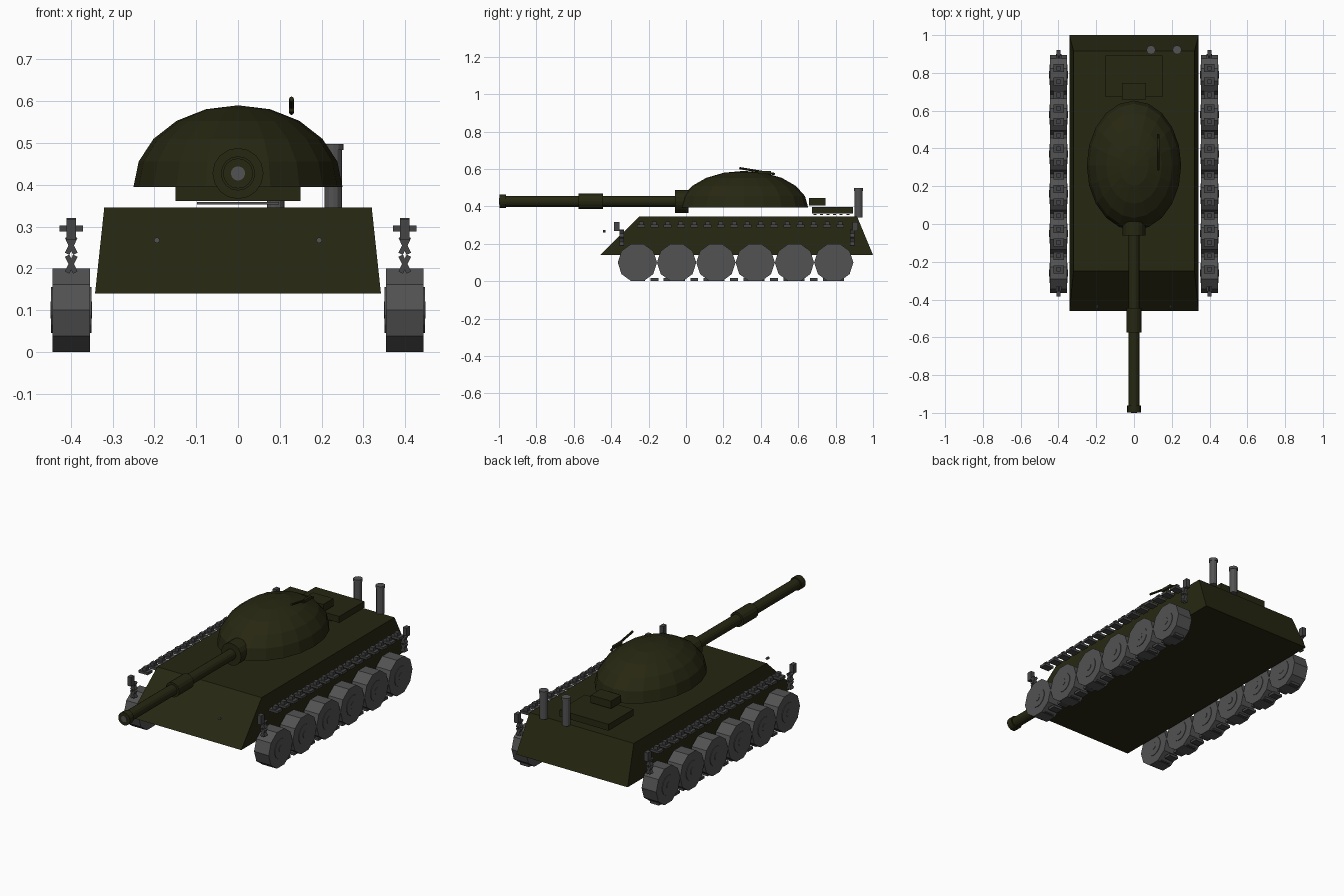
import bpy, bmesh, math
from mathutils import Matrix, Vector

if "Cube" in bpy.data.objects:
    bpy.data.objects.remove(bpy.data.objects["Cube"])


def mat(name, c):
    m = bpy.data.materials.new(name)
    m.diffuse_color = (*c, 1)
    m.use_nodes = True
    m.node_tree.nodes["Principled BSDF"].inputs["Base Color"].default_value = m.diffuse_color
    return m


OLIVE = mat("dark_olive", (0.02, 0.02, 0.006))
GREY = mat("metal_grey", (0.085, 0.085, 0.085))
DARK = mat("track_grey", (0.06, 0.06, 0.06))


def finish(bm, name, material):
    bmesh.ops.recalc_face_normals(bm, faces=bm.faces)
    me = bpy.data.meshes.new(name)
    bm.to_mesh(me)
    bm.free()
    me.materials.append(material)
    ob = bpy.data.objects.new(name, me)
    bpy.context.collection.objects.link(ob)
    return ob


def add_box(bm, loc, size, tilt=0):
    m = Matrix.Translation(loc) @ Matrix.Rotation(tilt, 4, 'Y') @ Matrix.Diagonal((*size, 1))
    bmesh.ops.create_cube(bm, size=1, matrix=m)


def add_tube(bm, a, b, r, n=16):
    a, b = Vector(a), Vector(b)
    d = b - a
    m = Matrix.Translation((a + b) / 2) @ d.to_track_quat('Z', 'Y').to_matrix().to_4x4()
    bmesh.ops.create_cone(bm, cap_ends=True, segments=n, radius1=r, radius2=r,
                          depth=d.length, matrix=m)


def box(name, material, loc, size):
    bm = bmesh.new()
    add_box(bm, loc, size)
    return finish(bm, name, material)


def tube(name, material, a, b, r, n=16):
    bm = bmesh.new()
    add_tube(bm, a, b, r, n)
    return finish(bm, name, material)


# Hull: tapered block with sloped front and rear
bm = bmesh.new()
bmesh.ops.create_cube(bm, size=2)
for v in bm.verts:
    top = v.co.z > 0
    x = 0.32 if top else 0.342
    y = (0.915 if top else 1.0) if v.co.y > 0 else (-0.25 if top else -0.46)
    v.co = (math.copysign(x, v.co.x), y, 0.345 if top else 0.14)
finish(bm, "hull", OLIVE)

# Turret: faceted half ellipsoid
bm = bmesh.new()
bmesh.ops.create_uvsphere(bm, u_segments=20, v_segments=10, radius=1)
bmesh.ops.delete(bm, geom=[v for v in bm.verts if v.co.z < -0.01], context='VERTS')
bmesh.ops.holes_fill(bm, edges=[e for e in bm.edges if e.is_boundary], sides=0)
for v in bm.verts:
    v.co = (v.co.x * 0.25, v.co.y * 0.343 + 0.31, v.co.z * 0.195 + 0.395)
finish(bm, "turret", OLIVE)

# Main gun
GZ = 0.427
for name, y0, y1, r in (("mantlet", -0.06, 0.013, 0.061), ("barrel", -0.99, 0.05, 0.029),
                        ("bore_evacuator", -0.575, -0.445, 0.041),
                        ("muzzle", -0.998, -0.962, 0.036)):
    tube(name, OLIVE, (0, y0, GZ), (0, y1, GZ), r)
tube("gun_bore", GREY, (0, -1.0, GZ), (0, -0.99, GZ), 0.017)

# Roof machine gun
tube("machine_gun", OLIVE, (0.128, 0.285, 0.605), (0.128, 0.475, 0.573), 0.006, 8)
box("machine_gun_body", OLIVE, (0.128, 0.42, 0.582), (0.013, 0.07, 0.016))

# Rear deck, stowage box and grille slats
box("engine_deck", OLIVE, (0, 0.783, 0.379), (0.30, 0.22, 0.036))
box("stowage_box", OLIVE, (0, 0.702, 0.425), (0.125, 0.088, 0.042))
bm = bmesh.new()
for i in range(6):
    add_box(bm, (0, 0.69 + i * 0.035, 0.356), (0.195, 0.016, 0.006))
finish(bm, "engine_grille", GREY)

# Exhaust pipes and headlights
for i, x in enumerate((0.09, 0.228)):
    tube(f"exhaust_{i}", GREY, (x, 0.922, 0.342), (x, 0.922, 0.495), 0.021, 12)
    tube(f"exhaust_cap_{i}", GREY, (x, 0.922, 0.483), (x, 0.922, 0.498), 0.024, 12)
for i, x in enumerate((-0.194, 0.194)):
    tube(f"headlight_{i}", GREY, (x, -0.445, 0.267), (x, -0.43, 0.267), 0.007, 8)

for side, s in (("left", -1), ("right", 1)):
    # Ten-sided road wheels with raised hubs
    bm = bmesh.new()
    for i in range(6):
        y = -0.26 + 0.21 * i
        ring = [[bm.verts.new((s * x, y + 0.105 * math.cos(k * math.pi / 5),
                               0.1 + 0.105 * math.sin(k * math.pi / 5)))
                 for k in range(10)] for x in (0.354, 0.444)]
        bm.faces.new(ring[0])
        bm.faces.new(ring[1])
        for k in range(10):
            j = (k + 1) % 10
            bm.faces.new((ring[0][k], ring[0][j], ring[1][j], ring[1][k]))
        add_tube(bm, (s * 0.351, y, 0.1), (s * 0.447, y, 0.1), 0.055, 14)
        add_tube(bm, (s * 0.349, y, 0.1), (s * 0.449, y, 0.1), 0.02, 10)
    finish(bm, side + "_wheels", GREY)

    # Separate track links: upper run, lower run and end links
    bm = bmesh.new()
    X = s * 0.399
    for i in range(16):
        y = -0.24 + 0.071 * i
        add_box(bm, (X, y, 0.295), (0.056, 0.042, 0.014))
        add_box(bm, (X, y, 0.311), (0.022, 0.024, 0.018))
        add_box(bm, (X, y, 0.009), (0.056, 0.042, 0.014))
    for y_out, y_in in ((-0.37, -0.343), (0.905, 0.888)):
        add_box(bm, (X, y_out, 0.293), (0.022, 0.03, 0.05))
        for t in (-0.45, 0.45):
            add_box(bm, (X, y_in, 0.255), (0.012, 0.024, 0.045), t)
            add_box(bm, (X, y_in, 0.21), (0.012, 0.024, 0.045), t)
    finish(bm, side + "_track_links", DARK)
